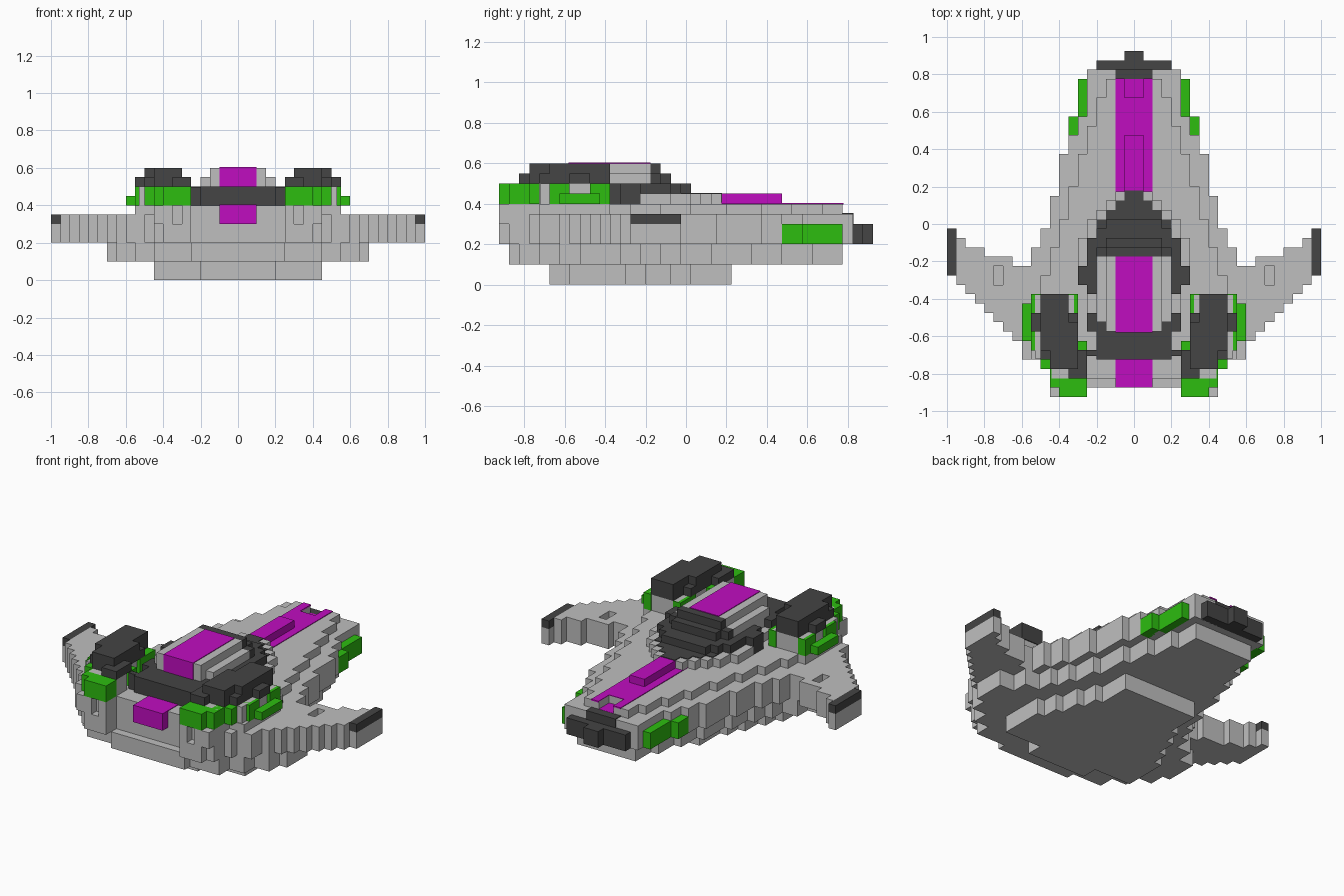
import bpy
import bmesh

cube = bpy.data.objects.get("Cube")
if cube:
    bpy.data.objects.remove(cube, do_unlink=True)


def material(name, rgb):
    m = bpy.data.materials.new(name)
    m.use_nodes = True
    col = (*rgb, 1.0)
    m.diffuse_color = col
    bsdf = m.node_tree.nodes["Principled BSDF"]
    bsdf.inputs["Base Color"].default_value = col
    bsdf.inputs["Roughness"].default_value = 0.8
    return m


GREY = material("light grey", (0.52, 0.52, 0.52))
DARK = material("charcoal", (0.058, 0.058, 0.058))
GREEN = material("bright green", (0.026, 0.51, 0.005))
PURPLE = material("magenta", (0.53, 0.004, 0.53))


def finish(name, bm, mat):
    bmesh.ops.recalc_face_normals(bm, faces=bm.faces[:])
    me = bpy.data.meshes.new(name)
    bm.to_mesh(me)
    bm.free()
    me.materials.append(mat)
    ob = bpy.data.objects.new(name, me)
    bpy.context.collection.objects.link(ob)
    return ob


def prism(bm, pts, z0, z1):
    """Extrude an outline from z0 up to z1."""
    face = bm.faces.new([bm.verts.new((x, y, z0)) for x, y in pts])
    ext = bmesh.ops.extrude_face_region(bm, geom=[face], use_keep_orig=True)
    verts = [v for v in ext["geom"] if isinstance(v, bmesh.types.BMVert)]
    bmesh.ops.translate(bm, verts=verts, vec=(0, 0, z1 - z0))


def slab(name, rows, y_end, z0, z1, mat):
    """Symmetric stepped plate; rows are (back y, half width) from back to front."""
    side = []
    ends = [r[0] for r in rows[1:]] + [y_end]
    for (y, w), y_next in zip(rows, ends):
        side += [(w, y), (w, y_next)]
    bm = bmesh.new()
    prism(bm, side + [(-x, y) for x, y in reversed(side)], z0, z1)
    return finish(name, bm, mat)


def blocks(name, boxes, mat, mirror=True):
    """Boxes given as (x0, x1, y0, y1, z0, z1), mirrored to the right side."""
    for side, sign in (("left_", 1), ("right_", -1)) if mirror else (("", 1),):
        bm = bmesh.new()
        for x0, x1, y0, y1, z0, z1 in boxes:
            prism(bm, [(sign * x, y) for x, y in
                       ((x0, y0), (x1, y0), (x1, y1), (x0, y1))], z0, z1)
        finish(side + name, bm, mat)


# Hull layers, bottom to top
slab("keel", [(0.225, 0.25), (0.025, 0.3), (-0.075, 0.35), (-0.2, 0.4),
              (-0.3, 0.45), (-0.575, 0.2)], -0.675, 0, 0.1, GREY)
slab("lower_hull", [(0.775, 0.2), (0.625, 0.25), (0.475, 0.3), (0.325, 0.35),
                    (0.125, 0.4), (-0.025, 0.45), (-0.125, 0.5), (-0.225, 0.6),
                    (-0.325, 0.7), (-0.525, 0.65), (-0.625, 0.55),
                    (-0.725, 0.45), (-0.825, 0.25)], -0.875, 0.1, 0.2, GREY)
slab("main_hull", [(0.825, 0.25), (0.575, 0.3), (0.475, 0.35), (0.375, 0.4),
                   (0.15, 0.45), (-0.025, 0.5), (-0.125, 0.55), (-0.225, 0.65),
                   (-0.625, 0.6), (-0.725, 0.5), (-0.775, 0.45)],
     -0.825, 0.2, 0.35, GREY)
slab("upper_deck", [(0.675, 0.2), (0.525, 0.25), (0.375, 0.3), (0.2, 0.35),
                    (0.025, 0.4), (-0.125, 0.45), (-0.275, 0.5), (-0.375, 0.55),
                    (-0.725, 0.45)], -0.825, 0.35, 0.4, GREY)
blocks("tail_deck", [(0.05, 0.15, 0.675, 0.775, 0.35, 0.4)], GREY)
slab("raised_deck", [(0.175, 0.1), (0.125, 0.15), (0.075, 0.2), (0.025, 0.25),
                     (-0.075, 0.3)], -0.225, 0.4, 0.45, GREY)

# Wings: stepped columns, one with a shallow slot in the top
wing = []
for i in range(7):
    x = 0.95 - 0.05 * i
    front = -0.275 - 0.05 * i
    back = (-0.025, -0.075, -0.125, -0.125, -0.175, -0.175, -0.175)[i]
    if i == 5:
        wing += [(x, x + 0.05, front, -0.325, 0.2, 0.35),
                 (x, x + 0.05, -0.325, -0.225, 0.2, 0.3),
                 (x, x + 0.05, -0.225, back, 0.2, 0.35)]
    else:
        wing.append((x, x + 0.05, front, back, 0.2, 0.3 if i == 0 else 0.35))
blocks("wing", wing, GREY)
blocks("wing_tip", [(0.95, 1.0, -0.275, -0.025, 0.3, 0.35)], DARK)

# Front nacelles with an intake slot
blocks("nacelle", [(0.25, 0.3, -0.925, -0.825, 0.2, 0.4),
                   (0.3, 0.35, -0.925, -0.825, 0.2, 0.3),
                   (0.3, 0.35, -0.875, -0.825, 0.3, 0.4),
                   (0.35, 0.4, -0.925, -0.825, 0.2, 0.4),
                   (0.4, 0.45, -0.925, -0.825, 0.3, 0.4),
                   (0.4, 0.45, -0.875, -0.825, 0.2, 0.3)], GREY)

# Gun pods: grey core, green trim, dark cap
blocks("pod_core", [(0.32, 0.53, -0.72, -0.38, 0.4, 0.5),
                    (0.25, 0.44, -0.825, -0.72, 0.4, 0.5)], GREY)
blocks("pod_trim", [(0.25, 0.4, -0.925, -0.825, 0.4, 0.5),
                    (0.4, 0.45, -0.875, -0.725, 0.4, 0.5),
                    (0.45, 0.5, -0.775, -0.725, 0.4, 0.5),
                    (0.25, 0.3, -0.675, -0.625, 0.4, 0.5),
                    (0.3, 0.35, -0.525, -0.375, 0.4, 0.5),
                    (0.5, 0.55, -0.475, -0.375, 0.4, 0.5),
                    (0.5, 0.55, -0.675, -0.575, 0.4, 0.5),
                    (0.55, 0.6, -0.625, -0.425, 0.4, 0.45)], GREEN)
blocks("pod_cap", [(0.35, 0.5, -0.475, -0.375, 0.5, 0.55),
                   (0.3, 0.55, -0.575, -0.475, 0.5, 0.55),
                   (0.3, 0.5, -0.725, -0.575, 0.5, 0.55),
                   (0.25, 0.45, -0.775, -0.675, 0.5, 0.55),
                   (0.25, 0.35, -0.825, -0.775, 0.5, 0.55),
                   (0.35, 0.5, -0.675, -0.375, 0.55, 0.6),
                   (0.3, 0.45, -0.775, -0.525, 0.55, 0.6)], DARK)

# Cockpit surround
slab("cockpit_apron", [(0.178, 0.05), (0.125, 0.1), (0.075, 0.15),
                       (0.025, 0.2), (-0.075, 0.25)], -0.225, 0.41, 0.454, DARK)
slab("cockpit_collar", [(0.025, 0.15), (-0.025, 0.2), (-0.075, 0.25),
                        (-0.225, 0.3), (-0.325, 0.25)], -0.375, 0.4, 0.5, DARK)
slab("cockpit_step", [(-0.075, 0.15), (-0.125, 0.2)], -0.175, 0.5, 0.55, DARK)
slab("cockpit_crest", [(-0.125, 0.15)], -0.175, 0.55, 0.6, DARK)
slab("cockpit_sill", [(-0.375, 0.25)], -0.475, 0.4, 0.45, GREY)
slab("cockpit_front", [(-0.475, 0.25), (-0.575, 0.2)], -0.725, 0.4, 0.5, DARK)
slab("front_collar", [(-0.675, 0.25)], -0.705, 0.4, 0.498, DARK)

# Canopy
slab("canopy_base", [(-0.175, 0.2)], -0.525, 0.45, 0.55, GREY)
slab("canopy_top", [(-0.175, 0.15)], -0.575, 0.5, 0.6, GREY)
slab("canopy_stripe", [(-0.175, 0.1)], -0.58, 0.5, 0.604, PURPLE)

# Stripe along the spine
slab("spine_stripe", [(0.675, 0.1)], 0.12, 0.396, 0.404, PURPLE)
blocks("tail_stripe", [(0.05, 0.1, 0.675, 0.779, 0.396, 0.404)], PURPLE)
slab("tail_slot_floor", [(0.775, 0.05)], 0.675, 0.348, 0.355, PURPLE)
slab("spine_ridge", [(0.475, 0.05)], 0.175, 0.4, 0.45, PURPLE)
slab("front_stripe", [(-0.725, 0.1)], -0.875, 0.3, 0.404, PURPLE)

# Rear engine and side panels
slab("engine_plate", [(0.875, 0.2)], 0.82, 0.2, 0.3, DARK)
slab("engine_nozzle", [(0.925, 0.05)], 0.87, 0.2, 0.3, DARK)
slab("engine_cover", [(0.829, 0.1)], 0.775, 0.25, 0.354, DARK)
blocks("side_panel", [(0.24, 0.3, 0.575, 0.775, 0.2, 0.3),
                      (0.29, 0.35, 0.475, 0.575, 0.2, 0.3)], GREEN)
